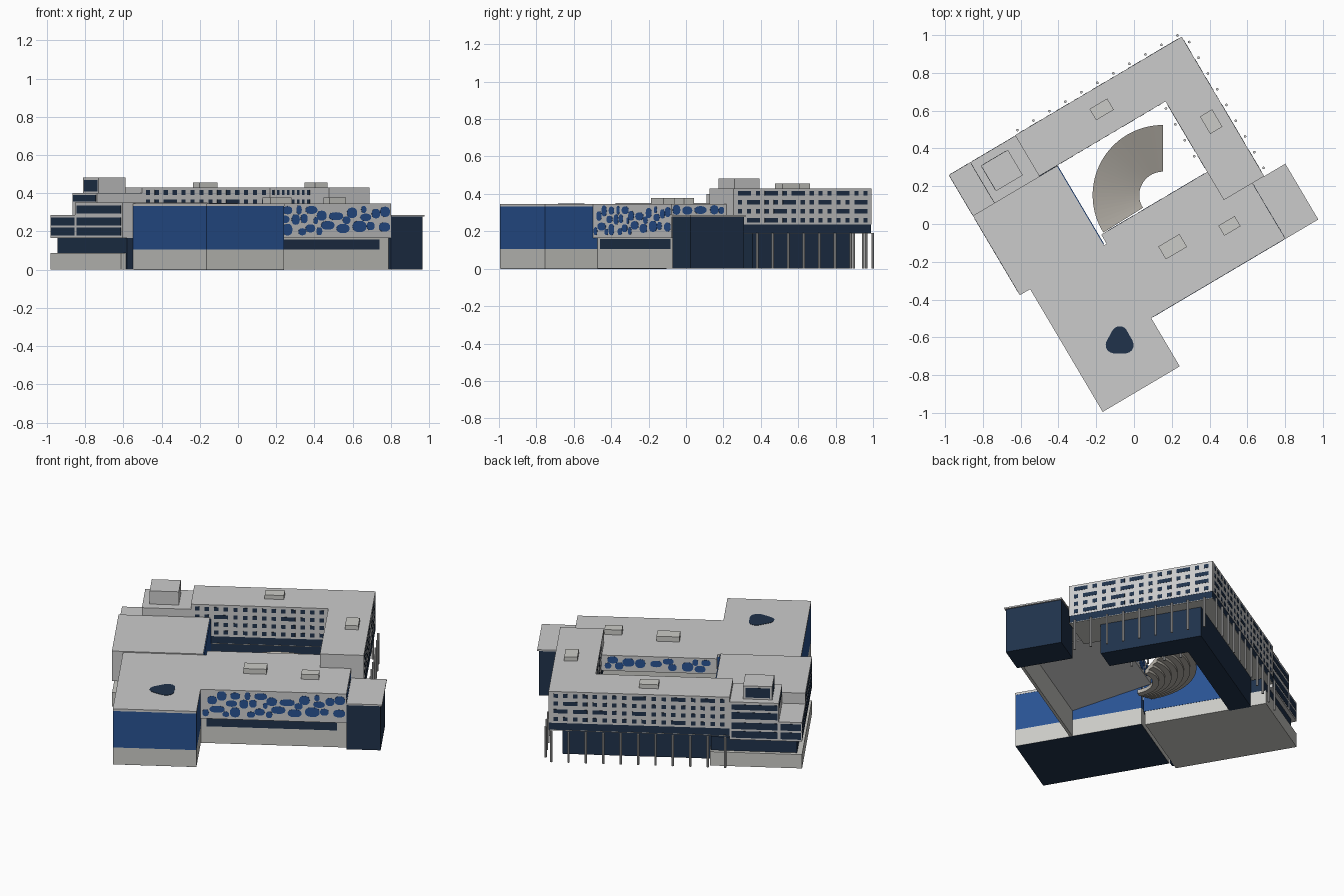
import bpy, bmesh, math, random
from mathutils import Matrix

if "Cube" in bpy.data.objects:
    bpy.data.objects.remove(bpy.data.objects["Cube"])

random.seed(4)
TURN = Matrix.Rotation(math.radians(30.6), 4, 'Z')   # whole plan is turned on the grid


def material(name, c):
    m = bpy.data.materials.new(name)
    m.diffuse_color = (*c, 1)
    m.use_nodes = True
    m.node_tree.nodes["Principled BSDF"].inputs["Base Color"].default_value = m.diffuse_color
    return m


WALL = material("pale_concrete", (0.78, 0.78, 0.75))
BASE = material("grey_stone", (0.6, 0.6, 0.57))
GLASS = material("dark_glass", (0.014, 0.032, 0.07))
BLUE = material("blue_cladding", (0.022, 0.085, 0.29))
SEAT = material("seat_stone", (0.5, 0.47, 0.42))


def finish(name, bm, mat, turn=True):
    bmesh.ops.recalc_face_normals(bm, faces=bm.faces)
    me = bpy.data.meshes.new(name)
    bm.to_mesh(me)
    bm.free()
    ob = bpy.data.objects.new(name, me)
    bpy.context.collection.objects.link(ob)
    me.materials.append(mat)
    if turn:
        ob.matrix_world = TURN
    return ob


def prism(bm, pts, vec):
    """Extrude a polygon of 3D points along a vector."""
    a = [bm.verts.new(p) for p in pts]
    b = [bm.verts.new([p[i] + vec[i] for i in range(3)]) for p in pts]
    bm.faces.new(a)
    bm.faces.new(b[::-1])
    for i in range(len(a)):
        j = (i + 1) % len(a)
        bm.faces.new((a[i], b[i], b[j], a[j]))


def boxes(name, mat, *dims):
    """Each box is u0, u1, v0, v1, z0, z1 in the turned plan."""
    bm = bmesh.new()
    for u0, u1, v0, v1, z0, z1 in dims:
        prism(bm, [(u0, v0, z0), (u1, v0, z0), (u1, v1, z0), (u0, v1, z0)], (0, 0, z1 - z0))
    return finish(name, bm, mat)


def on_wall(bm, axis, at, outline):
    """Thin plate on a wall plane: axis 'u' means u is constant."""
    e = .0012
    if axis == 'u':
        prism(bm, [(at - e, s, z) for s, z in outline], (2 * e, 0, 0))
    else:
        prism(bm, [(s, at - e, z) for s, z in outline], (0, 2 * e, 0))


def windows(name, axis, at, s0, s1, n):
    """Four rows of punched windows, some joined into wide ones."""
    bm = bmesh.new()
    step = (s1 - s0) / n
    for z in (0.26, 0.308, 0.356, 0.404):
        i = 0
        while i < n:
            span = 2 if i < n - 1 and random.random() < 0.13 else 1
            a, b = s0 + (i + 0.27) * step, s0 + (i + span - 0.27) * step
            on_wall(bm, axis, at, [(a, z - .012), (b, z - .012), (b, z + .012), (a, z + .012)])
            i += span
    finish(name, bm, GLASS)


def blobs(name, axis, at, s0, s1, z0, z1, tries):
    """Scattered rounded openings of mixed sizes that never overlap."""
    bm = bmesh.new()
    done = []
    for n in range(tries):
        big = 1 - 0.5 * n / tries
        rs = random.uniform(0.024, 0.046) * big
        rz = min(random.uniform(0.02, 0.032) * (0.5 + big / 2), (z1 - z0) / 2.01)
        s, z = random.uniform(s0 + rs, s1 - rs), random.uniform(z0 + rz, z1 - rz)
        if any(((s - a) / (rs + ra)) ** 2 + ((z - b) / (rz + rb)) ** 2 < 1.04 for a, b, ra, rb in done):
            continue
        done.append((s, z, rs, rz))
        pts = []
        for k in range(16):
            c, q = math.cos(math.pi * k / 8), math.sin(math.pi * k / 8)
            pts.append((s + rs * math.copysign(abs(c) ** .85, c), z + rz * math.copysign(abs(q) ** .85, q)))
        on_wall(bm, axis, at, pts)
    finish(name, bm, BLUE)


# Auditorium at the front: stone base, blue walls, pale roof edge
boxes("auditorium_base", BASE, (-.648, -.176, -.771, -.017, 0, .105))
boxes("auditorium_blue_walls", BLUE, (-.648, -.176, -.771, -.017, .105, .332))
boxes("auditorium_roof", WALL, (-.649, -.175, -.772, -.017, .332, .346))
boxes("auditorium_floor", GLASS, (-.647, -.177, -.77, -.018, -.001, .002))

# Rounded triangular skylight
bm = bmesh.new()
pts = []
for k in range(30):
    t = 2 * math.pi * k / 30
    r = .07 * (1 + .13 * math.cos(3 * (t - math.pi / 2)))
    pts.append((-.076 + r * math.cos(t), -.622 + 1.03 * r * math.sin(t), .345))
prism(bm, pts, (0, 0, .003))
finish("roof_skylight", bm, GLASS, False)

# Front wing, with a raked underside
bm = bmesh.new()
for u0, u1, v1, zb in ((-.178, .478, .04, .25), (.478, .65, -.133, .225)):
    prism(bm, [(u0, -.475, .165), (u0, -.475, .346), (u0, v1, .346), (u0, v1, zb),
               (u0, -.43, .165)], (u1 - u0, 0, 0))
finish("front_wing", bm, WALL)
boxes("front_wing_base", BASE, (-.176, .65, -.447, -.43, 0, .166))
boxes("front_wing_glass_strip", GLASS, (-.145, .595, -.449, -.44, .105, .158))
blobs("front_openings", 'v', -.475, -.17, .645, .176, .341, 900)
blobs("courtyard_openings", 'v', .04, -.165, .465, .255, .341, 500)
blobs("end_openings", 'u', .65, -.47, -.14, .288, .341, 200)

# Glazed hall at the right
boxes("right_hall_glass", GLASS, (.6505, .843, -.47, -.138, 0, .277))
boxes("right_hall_roof", WALL, (.6505, .852, -.476, -.133, .277, .286))

# Tall back and east wings on stilts
boxes("tall_wings", WALL, (-.303, .722, .474, .725, .235, .43), (.474, .722, -.133, .474, .235, .43))
boxes("tall_wings_glass_band", GLASS, (-.303, .721, .475, .724, .192, .235),
      (.475, .721, -.132, .475, .192, .235))
boxes("tall_wings_underside", BASE, (-.303, .722, .474, .725, .188, .192),
      (.474, .722, -.133, .474, .188, .192))
boxes("ground_floor_glass", GLASS, (-.2, .65, .5, .63, 0, .19), (.5, .65, .03, .5, 0, .19))
windows("back_windows", 'v', .725, -.29, .71, 18)
windows("east_windows", 'u', .722, -.12, .715, 15)
windows("courtyard_back_windows", 'v', .474, -.295, .465, 14)
windows("courtyard_east_windows", 'u', .474, .05, .465, 8)

# Slim columns outside the wings
bm = bmesh.new()
spots = [(-.278 + .0984 * i, .742) for i in range(11)]
spots += [(.742, -.094 + .0968 * i) for i in range(9)]
spots += [(.457, .147 + .0977 * i) for i in range(4)]
for u, v in spots:
    bmesh.ops.create_cone(bm, cap_ends=True, segments=10, radius1=.007, radius2=.007, depth=.19,
                          matrix=Matrix.Translation((u, v, .095)))
finish("columns", bm, WALL)

# Stepped west block
boxes("west_base", BASE, (-.712, -.19, 0, .722, 0, .086))
boxes("west_recessed_glass", GLASS, (-.682, -.195, -.01, .70, .08, .17), (-.682, -.645, -.012, .05, 0, .17))
boxes("west_low_block", WALL, (-.712, -.58, .47, .722, .166, .285))
boxes("west_middle_block", WALL, (-.58, -.303, .47, .722, .166, .40))
boxes("southwest_block", WALL, (-.712, -.195, -.017, .472, .166, .352))
boxes("penthouse", WALL, (-.54, -.375, .522, .678, .40, .482))
strips = []
for z0, z1 in ((.178, .22), (.232, .273), (.295, .337)):
    strips.append((-.713, -.70, .0, .455, z0, z1))
    strips.append((-.572, -.312, .71, .723, z0, z1))
    if z1 < .28:
        strips.append((-.713, -.70, .475, .715, z0, z1))
        strips.append((-.705, -.59, .71, .723, z0, z1))
strips += [(-.581, -.57, .48, .712, .358, .39), (-.572, -.312, .71, .723, .352, .385),
           (-.541, -.53, .53, .67, .41, .47), (-.527, -.39, .67, .679, .41, .47)]
boxes("west_strip_windows", GLASS, *strips)
boxes("courtyard_blue_wall", BLUE, (-.197, -.19, -.01, .468, .087, .345))

# Rooftop plant boxes
boxes("roof_units", BASE, (.05, .18, -.247, -.168, .345, .377), (.38, .48, -.297, -.235, .345, .377),
      (.107, .216, .575, .644, .43, .455), (.59, .665, .205, .312, .43, .455))

# Fan of raked seating in the courtyard: smooth slope above, steps below
bm = bmesh.new()
steps, r0, r1 = 7, .125, .372
n = 32
profile = []
for i in range(steps):
    a, b = r0 + (r1 - r0) * i / steps, r0 + (r1 - r0) * (i + 1) / steps
    profile += [(a, .045 + i * .016), (b, .045 + i * .016)]
profile += [(r1, .175), (r0, .068)]
rows = []
for k in range(n + 1):
    t = math.radians(90 + 122 * k / n)
    rows.append([bm.verts.new((.153 + r * math.cos(t), .152 + r * math.sin(t), z)) for r, z in profile])
for p, q in zip(rows, rows[1:]):
    for i in range(len(profile)):
        j = (i + 1) % len(profile)
        bm.faces.new((p[i], p[j], q[j], q[i]))
bm.faces.new(rows[0])
bm.faces.new(rows[-1][::-1])
finish("courtyard_steps", bm, SEAT, False)
